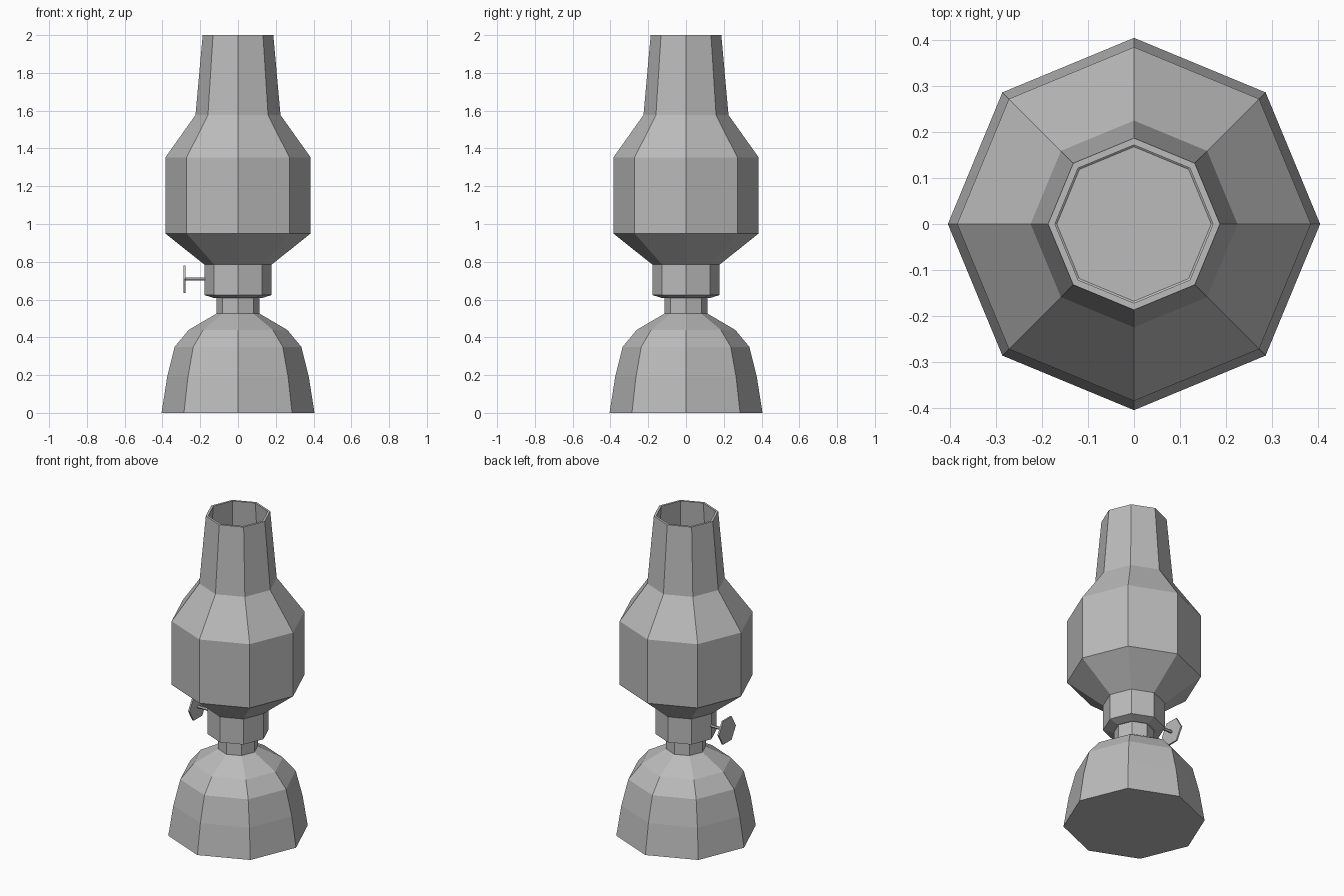
import bpy, bmesh, math
from mathutils import Matrix

if "Cube" in bpy.data.objects:
    bpy.data.objects.remove(bpy.data.objects["Cube"])

grey = bpy.data.materials.new("plain_grey")
grey.diffuse_color = (0.5, 0.5, 0.5, 1)
grey.use_nodes = True
grey.node_tree.nodes["Principled BSDF"].inputs["Base Color"].default_value = grey.diffuse_color


def lathe(name, profile, sides=8, matrix=Matrix(), closed=False):
    """Flat-faced turned part from (radius, height) pairs; ends are capped unless closed."""
    bm = bmesh.new()
    rings = []
    for r, z in profile:
        rings.append([bm.verts.new((r * math.cos(2 * math.pi * i / sides),
                                    r * math.sin(2 * math.pi * i / sides), z))
                      for i in range(sides)])
    pairs = list(zip(rings, rings[1:]))
    if closed:
        pairs.append((rings[-1], rings[0]))
    for a, b in pairs:
        for i in range(sides):
            j = (i + 1) % sides
            bm.faces.new((a[i], a[j], b[j], b[i]))
    if not closed:
        bm.faces.new(rings[0][::-1])
        bm.faces.new(rings[-1])
    bmesh.ops.recalc_face_normals(bm, faces=bm.faces[:])
    bm.transform(matrix)
    mesh = bpy.data.meshes.new(name)
    bm.to_mesh(mesh)
    bm.free()
    mesh.materials.append(grey)
    ob = bpy.data.objects.new(name, mesh)
    bpy.context.collection.objects.link(ob)
    return ob


# Domed oil reservoir and its neck
lathe("oil_base", [(0.405, 0), (0.375, 0.19), (0.335, 0.35), (0.26, 0.44),
                   (0.115, 0.525), (0.115, 0.61)])

# Burner collar with a chamfered underside
lathe("burner_collar", [(0.127, 0.608), (0.178, 0.624), (0.178, 0.787)])

# Hollow glass chimney, open at the top
lathe("chimney", [(0.178, 0.785), (0.385, 0.95), (0.385, 1.352), (0.225, 1.577),
                  (0.187, 2.0), (0.172, 2.0), (0.21, 1.573), (0.37, 1.346),
                  (0.37, 0.957), (0.168, 0.796)], closed=True)
lathe("chimney_floor", [(0.172, 0.786), (0.168, 0.796)])

# Wick knob on the left: thin stem and six-sided wheel
side = Matrix.Translation((0, 0, 0.708)) @ Matrix.Rotation(-math.pi / 2, 4, 'Y') \
    @ Matrix.Rotation(math.pi / 2, 4, 'Z')
lathe("knob_stem", [(0.009, 0.15), (0.009, 0.282)], 6, side)
lathe("knob_wheel", [(0.085, 0.279), (0.085, 0.289)], 6, side)
